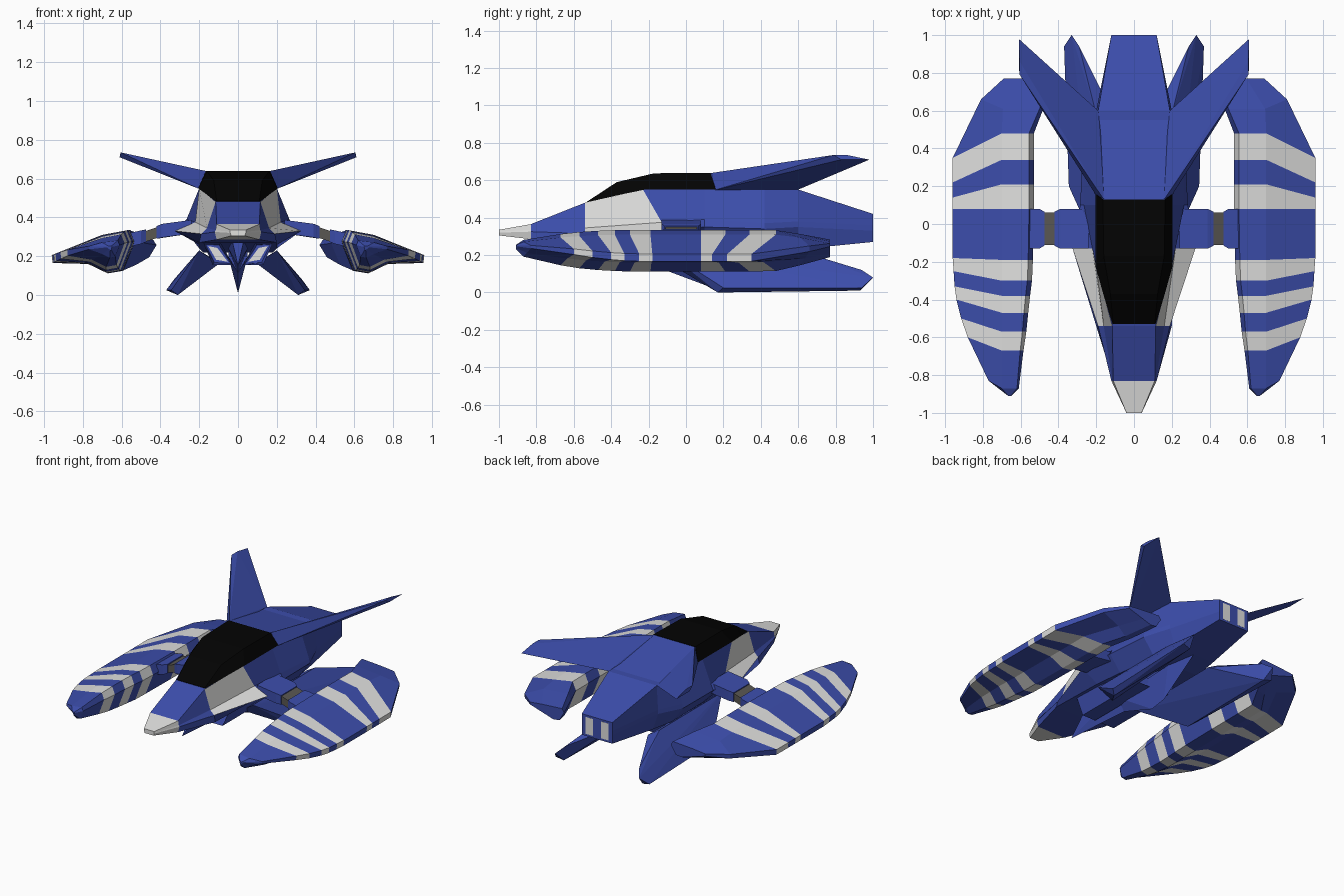
import bpy, bmesh

cube = bpy.data.objects.get("Cube")
if cube:
    bpy.data.objects.remove(cube, do_unlink=True)


def material(name, rgb):
    m = bpy.data.materials.new(name)
    m.use_nodes = True
    m.diffuse_color = (*rgb, 1)
    m.node_tree.nodes["Principled BSDF"].inputs["Base Color"].default_value = (*rgb, 1)
    return m


BLUE, GREY, BLACK, TAUPE = range(4)
MATS = [material("blue paint", (0.045, 0.075, 0.41)), material("light grey paint", (0.75, 0.75, 0.74)),
        material("canopy black", (0.001, 0.001, 0.001)), material("joint grey", (0.1, 0.095, 0.085))]


def finish(name, bm):
    bmesh.ops.recalc_face_normals(bm, faces=bm.faces[:])
    mesh = bpy.data.meshes.new(name)
    bm.to_mesh(mesh)
    bm.free()
    for m in MATS:
        mesh.materials.append(m)
    obj = bpy.data.objects.new(name, mesh)
    bpy.context.collection.objects.link(obj)
    return obj


def loft(name, rings, colour):
    """Skin closed rings of points; colour(segment, side) picks each face's material."""
    bm = bmesh.new()
    vs = [[bm.verts.new(p) for p in ring] for ring in rings]
    n = len(rings[0])
    for i in range(len(vs) - 1):
        for j in range(n):
            k = (j + 1) % n
            f = bm.faces.new((vs[i][j], vs[i][k], vs[i + 1][k], vs[i + 1][j]))
            f.material_index = colour(i, j)
    bm.faces.new(vs[0]).material_index = colour(0, 0)
    bm.faces.new(vs[-1]).material_index = colour(len(vs) - 2, 0)
    return finish(name, bm)


def solid(name, points, colour=BLUE):
    """Convex solid around a few corner points."""
    bm = bmesh.new()
    for p in points:
        bm.verts.new(p)
    res = bmesh.ops.convex_hull(bm, input=bm.verts[:])
    loose = [v for v in res["geom_interior"] if isinstance(v, bmesh.types.BMVert)]
    bmesh.ops.delete(bm, geom=loose, context="VERTS")
    for f in bm.faces:
        f.material_index = colour
    return finish(name, bm)


def both(points):
    return list(points) + [(-x, y, z) for x, y, z in reversed(points)]


def pair(build, name, points, *args):
    """Build a part on the left and its mirror on the right."""
    for side, s in (("left", 1), ("right", -1)):
        build(f"{side}_{name}", [(s * x, y, z) for x, y, z in points], *args)


# Fuselage: y, lower sweep, then top, crease, chine and low corner (x, z)
sections = [
    (-1.0, 0, .04, .335, .041, .325, .04, .32, .035, .305),
    (-.83, 0, .11, .365, .115, .335, .12, .325, .11, .285),
    (-.54, 0, .115, .48, .16, .345, .19, .315, .20, .27),
    (-.23, .10, .20, .55, .22, .375, .325, .33, .20, .26),
    (.10, 0, .20, .55, .265, .39, .285, .35, .20, .24),
    (.42, 0, .20, .55, .265, .37, .27, .34, .18, .22),
    (.60, 0, .19, .55, .20, .38, .20, .35, .16, .23),
    (1.0, 0, .12, .42, .12, .36, .12, .33, .12, .27)]
rings = [both([(tx, y, tz), (cx, y + d, cz), (mx, y + d, mz), (lx, y + d, lz)])
         for y, d, tx, tz, cx, cz, mx, mz, lx, lz in sections]
loft("fuselage", rings,
     lambda i, j: GREY if i == 0 or (i == 2 and j in (0, 1, 5, 6)) else BLUE)

# Exhaust panels on the tail
for x in (-.06, .06):
    solid("exhaust_panel", [(x + a, y, z) for a in (-.03, .03)
                            for y in (.995, 1.001) for z in (.285, .405)], GREY)

# Canopy
canopy = [both([(.115, -.53, .48), (.11, -.53, .485)]),
          both([(.16, -.38, .517), (.125, -.37, .59)]),
          both([(.205, -.22, .55), (.16, -.17, .637)]),
          both([(.205, .16, .55), (.165, .13, .64)])]
loft("canopy", canopy, lambda i, j: BLACK)

# Rear deck and swept upper wings
solid("rear_deck", both([(.165, .128, .638), (.2, .155, .545), (.17, .43, .57), (.19, .6, .54)]))
pair(solid, "upper_wing",
     [(.16, .13, .638), (.203, .155, .548), (.17, .43, .57), (.19, .6, .55),
      (.605, .79, .735), (.61, .83, .71), (.605, .86, .735), (.61, .98, .71)])

# Lower fins
pair(solid, "lower_fin",
     [(.2, -.12, .23), (.1, -.1, .16), (.2, .58, .23), (.12, .6, .18),
      (.31, .17, 0), (.345, .2, .025), (.31, .93, .01), (.37, .94, .025),
      (.33, 1, .08), (.29, .94, .12)])

# Ventral keel: a slim prow and a deep fin behind it
solid("keel_prow", both([(.05, -.1, .24), (.05, .3, .24), (.03, -.45, .28)])
      + [(0, -.63, .15), (0, -.1, .115), (0, .3, .13)])
solid("keel_fin", both([(.05, -.1, .2), (.05, .4, .22)])
      + [(0, -.1, .115), (0, .18, .01), (0, .3, .03), (0, .6, .23)])


# Intake ducts, open at both ends with a small pale core
def duct(name, section):
    bm = bmesh.new()
    front = [bm.verts.new((x, -.36, z)) for x, _, z in section]
    back = [bm.verts.new((x, .2, z)) for x, _, z in section]
    mouths = [bm.faces.new(front), bm.faces.new(back)]
    for j in range(len(front)):
        k = (j + 1) % len(front)
        bm.faces.new((front[j], front[k], back[k], back[j]))
    bmesh.ops.recalc_face_normals(bm, faces=bm.faces[:])
    for mouth, depth in zip(mouths, (.15, -.08)):
        bmesh.ops.inset_region(bm, faces=[mouth], thickness=.015)
        bmesh.ops.translate(bm, verts=mouth.verts[:], vec=(0, depth, 0))
        bmesh.ops.inset_region(bm, faces=[mouth], thickness=.017)
        mouth.material_index = GREY
    finish(name, bm)


pair(duct, "intake", [(.09, 0, .27), (.025, 0, .155), (.13, 0, .155), (.18, 0, .27)])


# Pylons: shoulder, joint and outer mount
def block(x0, top0, x1, top1, y0, y1, depth):
    return [(x, y, z - d) for x, z in ((x0, top0), (x1, top1))
            for y in (y0, y1) for d in (0, depth)]


pair(solid, "pylon_shoulder", block(.24, .387, .39, .367, -.13, .08, .07)
     + block(.39, .367, .42, .355, -.115, .065, .065))
pair(solid, "pylon_joint", block(.41, .352, .49, .325, -.11, .06, .055), TAUPE)
pair(solid, "pylon_mount", block(.475, .338, .5, .333, -.115, .065, .065)
     + block(.5, .333, .6, .31, -.13, .08, .07))

# Outer pods: inner y, outer y, inner x, outer x, thickness
pod_sections = [
    (-.91, -.90, .65, .675, .1),
    (-.87, -.83, .61, .77, .4),
    (-.67, -.60, .585, .88, .75),
    (-.57, -.50, .57, .915, .87),
    (-.47, -.40, .56, .94, .94),
    (-.38, -.33, .55, .95, .98),
    (-.30, -.25, .54, .955, 1),
    (-.19, -.18, .535, .96, 1),
    (.08, .08, .53, .96, 1),
    (.21, .14, .53, .96, 1),
    (.34, .22, .53, .96, 1),
    (.48, .35, .53, .96, .98),
    (.61, .66, .48, .81, .75),
    (.77, .77, .42, .69, .42)]
STRIPES = {2, 4, 6, 8, 10}


def pod_ring(s, yi, yo, xi, xo, t):
    w = xo - xi
    rim = .165 + (.96 - xo) * .3
    ridge = min(.7, xi + .65 * w)
    pts = [(xi, yi, .275), (xi + .06 * w, yi, .335), (ridge, yi, .31), (xo, yo, rim + .04),
           (xo - .01 * w, yo, rim), (xi + .56 * w, (yi + yo) / 2, .16),
           (xi + .32 * w, yi, .112), (xi + .14 * w, yi, .125)]
    return [(s * x, y, .245 + (z - .245) * t) for x, y, z in pts]


for side, s in (("left", 1), ("right", -1)):
    loft(f"{side}_pod", [pod_ring(s, *row) for row in pod_sections],
         lambda i, j: GREY if i in STRIPES else BLUE)
